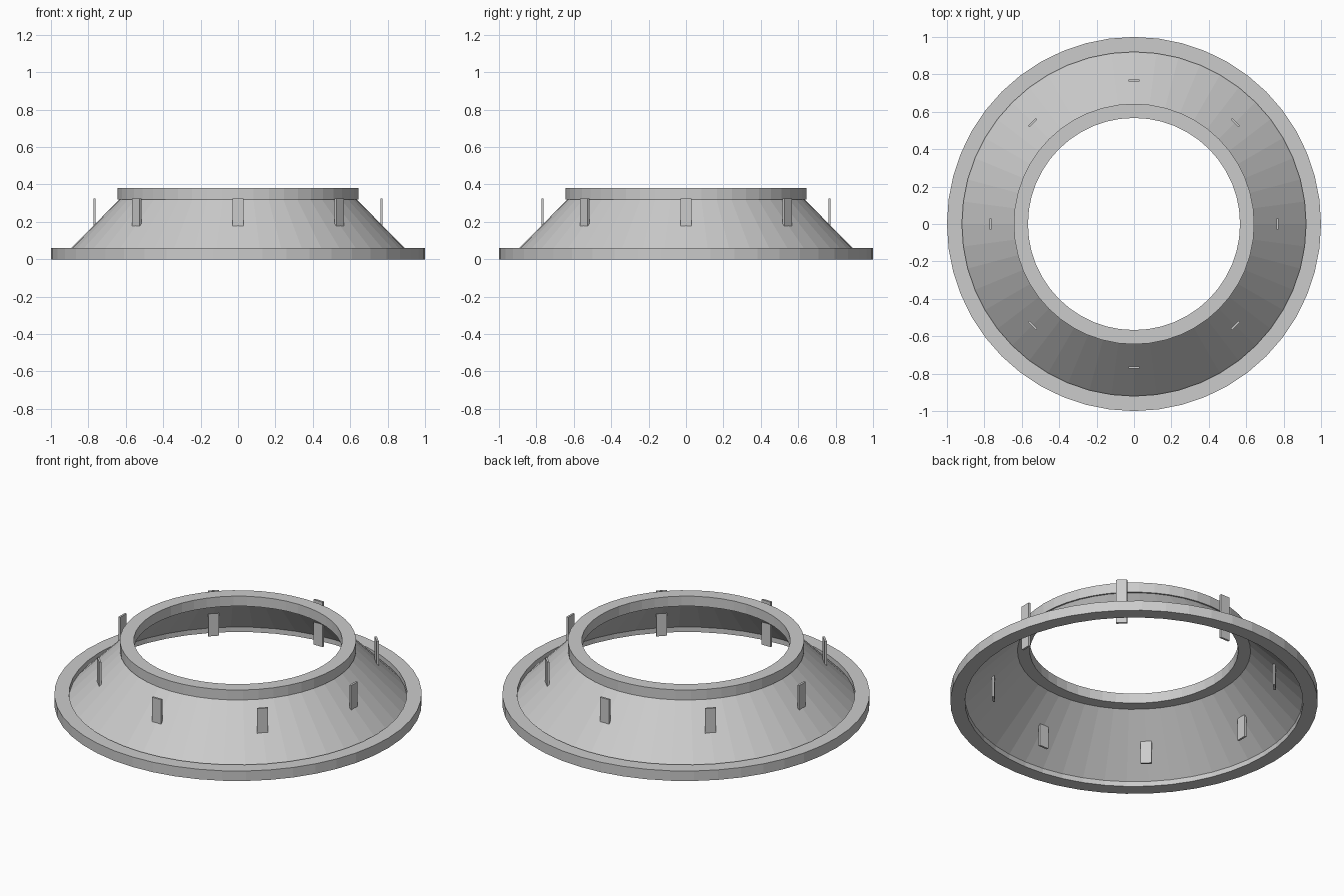
import bpy, bmesh
from math import cos, sin, pi
from mathutils import Matrix

if "Cube" in bpy.data.objects:
    bpy.data.objects.remove(bpy.data.objects["Cube"])

SIDES = 48


def revolve(name, profile, closed):
    """Turn an (r, z) profile around the z axis with flat facets."""
    bm = bmesh.new()
    rings = [[bm.verts.new((r * cos(2 * pi * i / SIDES), r * sin(2 * pi * i / SIDES), z))
              for i in range(SIDES)] for r, z in profile]
    n = len(rings)
    for k in range(n if closed else n - 1):
        a, b = rings[k], rings[(k + 1) % n]
        for i in range(SIDES):
            j = (i + 1) % SIDES
            bm.faces.new((a[i], a[j], b[j], b[i]))
    return finish(name, bm)


def finish(name, bm):
    mesh = bpy.data.meshes.new(name)
    bm.to_mesh(mesh)
    bm.free()
    obj = bpy.data.objects.new(name, mesh)
    bpy.context.collection.objects.link(obj)
    return obj


def flat_ring(name, inner, outer, z0, z1):
    return revolve(name, [(outer, z0), (outer, z1), (inner, z1), (inner, z0)], True)


# Base and top rings
flat_ring("base_ring", 0.92, 1.0, 0.0, 0.06)
flat_ring("top_ring", 0.567, 0.643, 0.32, 0.38)

# Thin sloping wall between the middles of the two rings
revolve("sloped_wall", [(0.92, 0.03), (0.605, 0.35)], False)

# Eight upright tabs passing through the wall
for i in range(8):
    bm = bmesh.new()
    place = (Matrix.Rotation(i * pi / 4, 4, 'Z') @ Matrix.Translation((0.767, 0, 0.19))
             @ Matrix.Diagonal((0.012, 0.06, 0.27, 1)))
    bmesh.ops.create_cube(bm, size=1, matrix=place)
    finish(f"tab_{i + 1}", bm)
